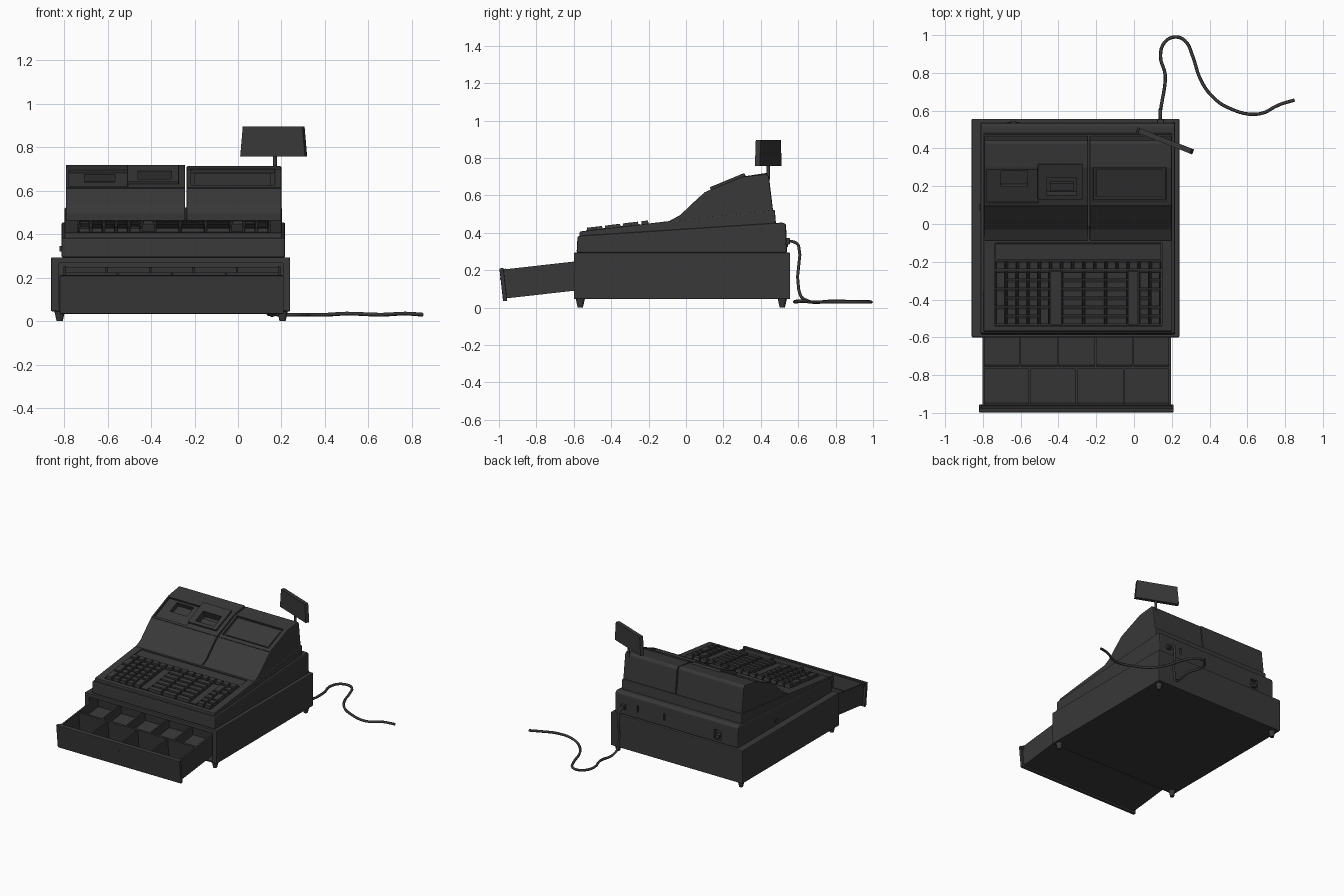
import bpy, bmesh, math
from mathutils import Matrix, Vector

if "Cube" in bpy.data.objects:
    bpy.data.objects.remove(bpy.data.objects["Cube"])


def frame(y, z, deg):
    """Tilted working plane: local y runs up the slope, local z is its normal."""
    return Matrix.Translation((0, y, z)) @ Matrix.Rotation(math.radians(deg), 4, 'X')


FLAT = Matrix.Identity(4)
KEY_PLANE = frame(-0.57, 0.405, 6.83)
DISPLAY_PLANE = frame(0.10, 0.617, 22.5)
DRAWER = frame(-0.60, 0.09, 6.4)

# Dark plastic for every part
DARK = bpy.data.materials.new("dark_plastic")
DARK.diffuse_color = (0.04, 0.04, 0.04, 1)
DARK.use_nodes = True
DARK.node_tree.nodes["Principled BSDF"].inputs["Base Color"].default_value = DARK.diffuse_color


def finish(bm, name, bevel=0.0, segments=2):
    bmesh.ops.recalc_face_normals(bm, faces=bm.faces)
    if bevel:
        edges = [e for e in bm.edges if e.calc_face_angle(0) > 0.5]
        bmesh.ops.bevel(bm, geom=edges, offset=bevel, segments=segments,
                        profile=0.5, affect='EDGES', clamp_overlap=True)
    me = bpy.data.meshes.new(name)
    bm.to_mesh(me)
    bm.free()
    me.materials.append(DARK)
    ob = bpy.data.objects.new(name, me)
    bpy.context.collection.objects.link(ob)
    return ob


def add_box(bm, x, y, z, m=FLAT, taper=0.0):
    b = [bm.verts.new(m @ Vector((x[i], y[j], z[0])))
         for i, j in ((0, 0), (1, 0), (1, 1), (0, 1))]
    t = [bm.verts.new(m @ Vector((x[i] + taper * (1 - 2 * i), y[j] + taper * (1 - 2 * j), z[1])))
         for i, j in ((0, 0), (1, 0), (1, 1), (0, 1))]
    bm.faces.new(b[::-1])
    bm.faces.new(t)
    for i in range(4):
        k = (i + 1) % 4
        bm.faces.new((b[i], b[k], t[k], t[i]))


def box(name, x, y, z, m=FLAT, bevel=0.0, taper=0.0):
    bm = bmesh.new()
    add_box(bm, x, y, z, m, taper)
    return finish(bm, name, bevel)


def prism(name, pts, x0, x1, bevel=0.0):
    """Extrude a (y, z) side profile across x."""
    bm = bmesh.new()
    a = [bm.verts.new((x0, y, z)) for y, z in pts]
    b = [bm.verts.new((x1, y, z)) for y, z in pts]
    bm.faces.new(a)
    bm.faces.new(b[::-1])
    for i in range(len(pts)):
        k = (i + 1) % len(pts)
        bm.faces.new((a[i], b[i], b[k], a[k]))
    return finish(bm, name, bevel)


def cut(target, x, y, z, m=FLAT, bevel=0.0, taper=0.0):
    cutter = box("cutter", x, y, z, m, bevel, taper)
    cutter.hide_render = True
    mod = target.modifiers.new("cut", 'BOOLEAN')
    mod.operation, mod.solver, mod.object = 'DIFFERENCE', 'EXACT', cutter
    bpy.context.view_layer.objects.active = target
    bpy.ops.object.modifier_apply(modifier=mod.name)
    bpy.data.objects.remove(cutter)


def cylinder(name, loc, r1, r2, depth, sides=12):
    bm = bmesh.new()
    bmesh.ops.create_cone(bm, cap_ends=True, segments=sides, radius1=r1, radius2=r2,
                          depth=depth, matrix=Matrix.Translation(loc))
    return finish(bm, name)


# Drawer housing with front opening, and feet
housing = box("drawer_housing", (-0.86, 0.24), (-0.60, 0.557), (0.045, 0.294), bevel=0.006)
cut(housing, (-0.822, 0.208), (-0.65, -0.49), (0.058, 0.268))
for i, x in enumerate((-0.82, 0.205)):
    for j, y in enumerate((-0.565, 0.515)):
        cylinder(f"foot_{i}{j}", (x, y, 0.027), 0.014, 0.026, 0.054)

# Open cash drawer: floor, walls, dividers, raised coin floor, front plate
bm = bmesh.new()
X0, X1, H = -0.803, 0.195, 0.155
add_box(bm, (X0, X1), (-0.365, 0.09), (0, 0.012), DRAWER)
for x in (X0, X1 - 0.012):
    add_box(bm, (x, x + 0.012), (-0.365, 0.09), (0, H), DRAWER)
for y in (-0.362, -0.152, 0.076):
    add_box(bm, (X0, X1), (y, y + 0.014), (0, H - 0.004), DRAWER)
for n, y in ((4, (-0.36, -0.145)), (5, (-0.145, 0.08))):
    for i in range(1, n):
        x = X0 + (X1 - X0) * i / n
        add_box(bm, (x - 0.005, x + 0.005), y, (0, H - 0.006), DRAWER)
add_box(bm, (X0, X1), (-0.145, 0.08), (0, 0.08), DRAWER)
finish(bm, "cash_drawer")
box("drawer_front", (-0.82, 0.21), (-0.382, -0.36), (-0.014, 0.163), DRAWER, 0.004)
box("drawer_front_lip", (-0.81, 0.20), (-0.365, -0.347), (0.13, 0.158), DRAWER)
lock = cylinder("drawer_lock", (0, 0, 0), 0.006, 0.006, 0.004, 10)
lock.matrix_world = Matrix.Translation((-0.305, -0.993, 0.155)) @ Matrix.Rotation(math.pi / 2, 4, 'X')

# Lower case, with connector recesses at the back
case = prism("lower_case", [(-0.585, 0.292), (-0.58, 0.383), (0.52, 0.455), (0.535, 0.445),
                            (0.54, 0.292)], -0.812, 0.217, 0.01)
cut(case, (-0.67, -0.61), (0.51, 0.6), (0.315, 0.385))
for x in (0.02, -0.2):
    cut(case, (x, x + 0.012), (0.52, 0.6), (0.34, 0.39))
box("back_connector", (-0.655, -0.625), (0.505, 0.545), (0.325, 0.35))
box("side_tab", (-0.82, -0.80), (0.075, 0.105), (0.32, 0.345))

# Console carrying the keyboard
console = prism("console", [(-0.57, 0.36), (-0.568, 0.407), (-0.085, 0.463), (0.475, 0.523),
                            (0.485, 0.40)], -0.797, 0.202, 0.006)
cut(console, (-0.737, 0.148), (0.03, 0.472), (-0.016, 0.06), KEY_PLANE)

# Rear hood halves
for side, x0, x1, top in (("left", -0.792, -0.243, 0.72), ("right", -0.236, 0.2, 0.714)):
    hood = prism(f"hood_{side}", [
        (-0.092, 0.44), (-0.09, 0.463), (-0.03, 0.495), (0.02, 0.544), (0.10, 0.617),
        (0.30, 0.70), (0.43, top), (0.443, top - 0.015), (0.475, 0.44)], x0, x1, 0.006)
    if side == "left":
        cut(hood, (-0.778, -0.505), (0.012, 0.205), (-0.016, 0.05), DISPLAY_PLANE)
        cut(hood, (-0.705, -0.565), (0.10, 0.19), (-0.05, 0.03), DISPLAY_PLANE)
        cut(hood, (-0.46, -0.305), (0.06, 0.16), (-0.04, 0.05), DISPLAY_PLANE)
    else:
        cut(hood, (-0.215, 0.168), (0.025, 0.215), (-0.018, 0.05), DISPLAY_PLANE, taper=-0.004)
    # Seam between the front cover and the sloping top
    cut(hood, (x0 - 0.01, x1 + 0.01), (-0.008, -0.004), (-0.005, 0.03), DISPLAY_PLANE)
box("hood_core", (-0.26, -0.22), (-0.02, 0.44), (0.42, 0.48))

# Sloping display screen and raised paper outlet frame
box("display_screen", (-0.20, 0.152), (0.04, 0.20), (-0.03, -0.012), DISPLAY_PLANE, 0.003)
outlet = box("paper_outlet_frame", (-0.51, -0.272), (0.035, 0.235), (-0.03, 0.014),
             DISPLAY_PLANE, 0.004)
cut(outlet, (-0.46, -0.305), (0.06, 0.16), (-0.06, 0.05), DISPLAY_PLANE)
box("paper_cutter", (-0.445, -0.32), (0.075, 0.12), (-0.04, -0.012), DISPLAY_PLANE)

# Keyboard plates: header strip and two spacers
COS = math.cos(math.radians(6.83))


def slope_y(y):
    return (y + 0.57) / COS


box("keyboard_header", (-0.732, 0.143), (slope_y(-0.188), slope_y(-0.105)), (-0.02, -0.003), KEY_PLANE)
for name, x in (("left", (-0.442, -0.385)), ("right", (-0.031, 0.022))):
    box(f"keyboard_spacer_{name}", x, (slope_y(-0.532), slope_y(-0.248)), (-0.02, 0.004), KEY_PLANE)


def keys(name, x, y, cols, rows, tall=()):
    """Key grid; each (col, row) in tall merges with the key above it."""
    bm = bmesh.new()
    w, h = (x[1] - x[0]) / cols, (y[1] - y[0]) / rows
    for c in range(cols):
        for r in range(rows):
            if (c, r - 1) in tall:
                continue
            n = 2 if (c, r) in tall else 1
            ya, yb = y[0] + r * h, y[0] + (r + n) * h
            add_box(bm, (x[0] + c * w + 0.002, x[0] + (c + 1) * w - 0.002),
                    (slope_y(ya) + 0.002, slope_y(yb) - 0.002), (-0.02, 0.017), KEY_PLANE, 0.006)
    finish(bm, name)


keys("keys_top_row", (-0.735, 0.145), (-0.244, -0.194), 15, 1)
keys("keys_numeric", (-0.735, -0.445), (-0.535, -0.248), 5, 6, {(0, 0), (0, 2), (0, 4), (4, 0)})
keys("keys_department", (-0.383, -0.033), (-0.535, -0.248), 3, 6)
keys("keys_function", (0.025, 0.143), (-0.535, -0.248), 2, 6, {(0, 4), (1, 2)})

# Customer display on its pole
cylinder("display_pole", (0.17, 0.44, 0.735), 0.009, 0.009, 0.10)
display = box("customer_display", (-0.16, 0.16), (-0.014, 0.014), (0, 0.138))
for v in display.data.vertices:
    if v.co.z > 0.1:
        v.co.x *= 0.92
display.matrix_world = (Matrix.Translation((0.164, 0.44, 0.757))
                        @ Matrix.Rotation(math.radians(-21.5), 4, 'Z'))

# Power cable
path = [(0.14, 0.52, 0.355), (0.14, 0.58, 0.35), (0.14, 0.602, 0.33), (0.14, 0.602, 0.1),
        (0.145, 0.63, 0.045), (0.165, 0.79, 0.035), (0.14, 0.89, 0.033), (0.165, 0.965, 0.032),
        (0.22, 0.99, 0.03), (0.27, 0.97, 0.03), (0.31, 0.89, 0.03), (0.35, 0.77, 0.03),
        (0.41, 0.68, 0.03), (0.50, 0.615, 0.035), (0.66, 0.582, 0.03), (0.77, 0.632, 0.035),
        (0.85, 0.656, 0.03)]
cu = bpy.data.curves.new("power_cable", 'CURVE')
cu.dimensions, cu.bevel_depth, cu.bevel_resolution = '3D', 0.009, 1
cu.resolution_u, cu.use_fill_caps = 4, True
cu.materials.append(DARK)
sp = cu.splines.new('BEZIER')
sp.bezier_points.add(len(path) - 1)
for p, co in zip(sp.bezier_points, path):
    p.co = co
    p.handle_left_type = p.handle_right_type = 'AUTO'
bpy.context.collection.objects.link(bpy.data.objects.new("power_cable", cu))
box("cable_grommet", (0.122, 0.158), (0.53, 0.555), (0.337, 0.373), bevel=0.004)
